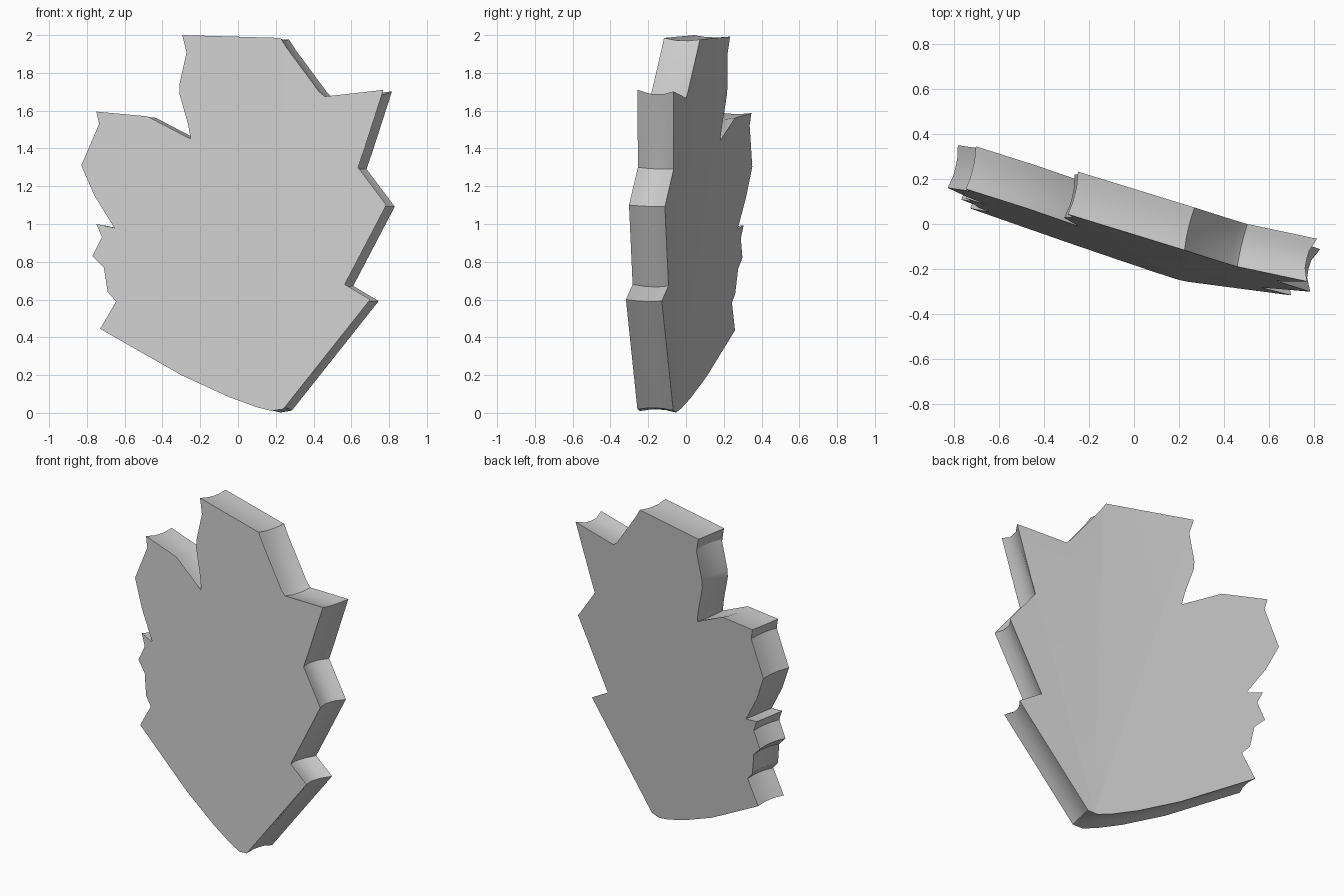
import bpy, bmesh
from mathutils import Vector

if "Cube" in bpy.data.objects:
    bpy.data.objects.remove(bpy.data.objects["Cube"])

APEX = Vector((0.2, 0.0))
# jagged front outline (x, z), clockwise from the base
OUTLINE = [Vector(p) for p in [
    (.18, .01), (.1, .03), (-.05, .085), (-.3, .2), (-.73, .445), (-.645, .59),
    (-.69, .64), (-.71, .77), (-.77, .83), (-.72, .93), (-.75, 1.0),
    (-.655, .98), (-.76, 1.15), (-.83, 1.31), (-.735, 1.53), (-.75, 1.595),
    (-.48, 1.57), (-.25, 1.45), (-.265, 1.53), (-.31, 1.69), (-.31, 1.74),
    (-.27, 1.92), (-.295, 2.0), (.225, 1.985), (.26, 1.93), (.43, 1.70),
    (.46, 1.675), (.77, 1.71), (.67, 1.4), (.635, 1.3), (.785, 1.1),
    (.565, .68), (.70, .6), (.24, .02)]]


def front_y(x, z):
    # leaning slab with a shallow crease near the stem
    slope = -.31 if x < .22 else -.22
    return -.25 + slope * (x - .2) + .07 * z


def place(p, t):
    # t = 0 on the front skin, 1 on the back skin
    return Vector((p.x + .045 * t, front_y(p.x, p.y) + .19 * t,
                   max(0, p.y - .008 * t)))


def inward(i):
    a, b, c = OUTLINE[i - 1], OUTLINE[i], OUTLINE[(i + 1) % len(OUTLINE)]
    d = (b - a).normalized() + (c - b).normalized()
    return Vector((d.y, -d.x)).normalized()


bm = bmesh.new()
# stacked outlines: rims at front and back, recessed groove between
rings = []
for t, k in [(0, 0), (.12, .35), (.3, .9), (.5, 1), (.7, .9), (.88, .35), (1, 0)]:
    ring = []
    for i, p in enumerate(OUTLINE):
        depth = .03 if p.x > .5 else .012
        ring.append(bm.verts.new(place(p + inward(i) * depth * k, t)))
    rings.append(ring)

n = len(OUTLINE)
for lo, hi in zip(rings, rings[1:]):
    for i in range(n):
        j = (i + 1) % n
        bm.faces.new((lo[i], lo[j], hi[j], hi[i]))

# radiating front and back skins
for ring, t in ((rings[0], 0), (rings[-1], 1)):
    hub = bm.verts.new(place(APEX + Vector((0, .015)), t))
    for i in range(n):
        bm.faces.new((ring[i], ring[(i + 1) % n], hub))

bmesh.ops.recalc_face_normals(bm, faces=bm.faces)
mesh = bpy.data.meshes.new("fan_slab")
bm.to_mesh(mesh)
bm.free()
slab = bpy.data.objects.new("fan_slab", mesh)
bpy.context.collection.objects.link(slab)
bpy.context.view_layer.objects.active = slab
slab.select_set(True)
bpy.ops.object.shade_smooth_by_angle(angle=.5)
